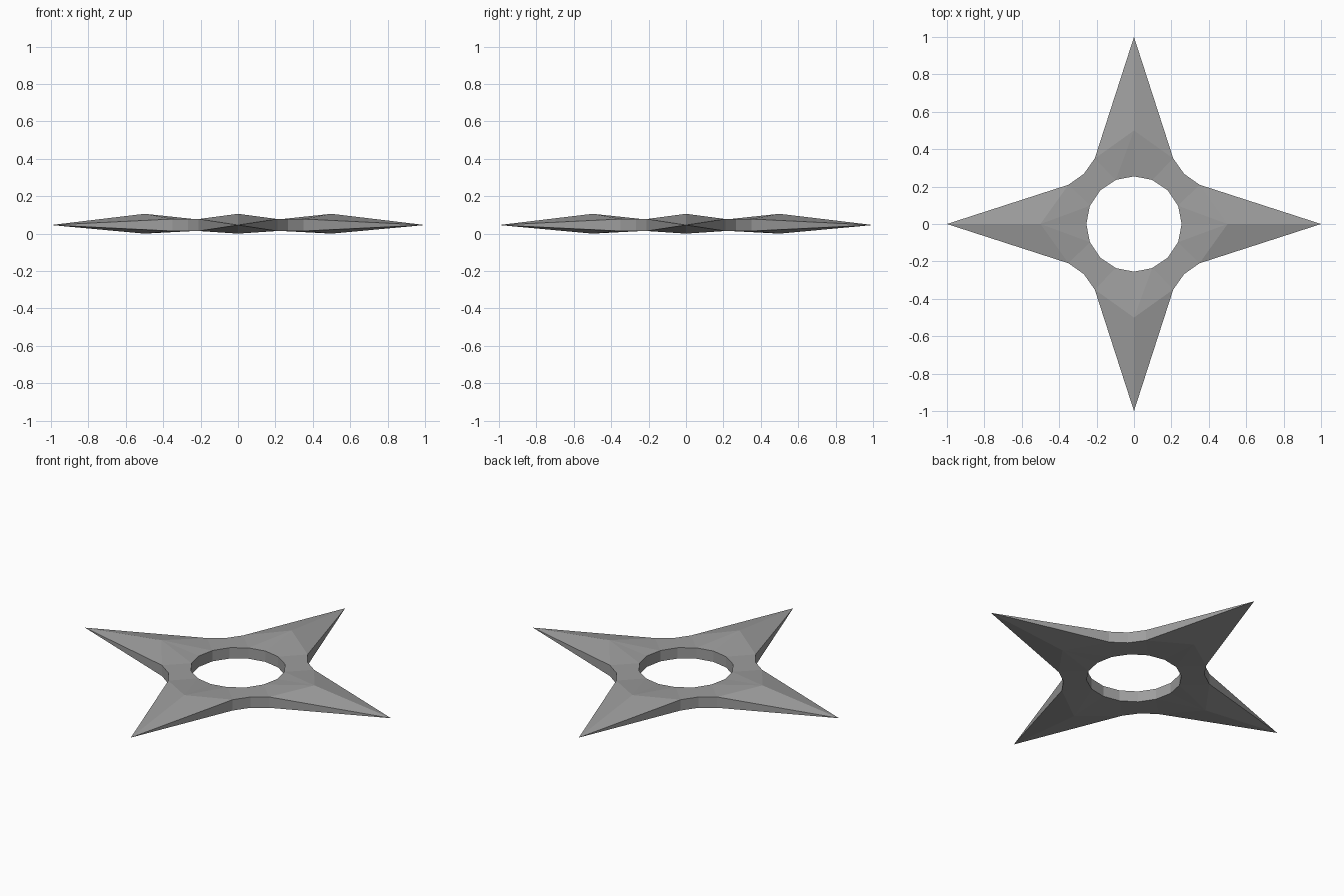
import bpy
import bmesh
from math import cos, sin, pi, radians

cube = bpy.data.objects.get("Cube")
if cube:
    bpy.data.objects.remove(cube)

# Dull steel
steel = bpy.data.materials.new("grey_steel")
steel.use_nodes = True
colour = (0.34, 0.34, 0.34, 1)
steel.diffuse_color = colour
steel.node_tree.nodes["Principled BSDF"].inputs["Base Color"].default_value = colour

HOLE = 0.255
TOP, BOTTOM = 0.078, 0.014
RIDGE_TOP, RIDGE_BOTTOM = 0.106, 0.0
TIP_Z = 0.046

bm = bmesh.new()


def polar(radius, degrees):
    a = radians(degrees)
    return radius * cos(a), radius * sin(a)


def half_arm(turn, side):
    """One mirrored half of a blade, turned about the centre."""
    def vert(xy, z):
        x, y = xy[0], xy[1] * side
        c, s = cos(turn), sin(turn)
        return bm.verts.new((x * c - y * s, x * s + y * c, z))

    def face(*verts):
        bm.faces.new(verts if side > 0 else verts[::-1])

    tip = vert((1, 0), TIP_Z)
    layers = []
    for z, ridge_z in ((TOP, RIDGE_TOP), (BOTTOM, RIDGE_BOTTOM)):
        ring = [vert(polar(HOLE, d), z) for d in (0, 22.5, 45)]
        shoulder = vert((0.35, 0.21), z)
        corner = vert((0.268, 0.268), z)
        ridge = vert((0.5, 0), ridge_z)
        layers.append((ring, shoulder, corner, ridge))
        panels = [(tip, shoulder, ridge),
                  (ridge, shoulder, ring[1]),
                  (ridge, ring[1], ring[0]),
                  (shoulder, corner, ring[2], ring[1])]
        for panel in panels:
            face(*(panel if z == TOP else panel[::-1]))

    # Blade edge, rounded inner corner and hole wall
    (ring_t, sh_t, co_t, _), (ring_b, sh_b, co_b, _) = layers
    face(tip, sh_b, sh_t)
    face(sh_t, sh_b, co_b, co_t)
    for i in range(2):
        face(ring_t[i], ring_t[i + 1], ring_b[i + 1], ring_b[i])


# Four blades
for k in range(4):
    for side in (1, -1):
        half_arm(k * pi / 2, side)

bmesh.ops.remove_doubles(bm, verts=bm.verts, dist=0.0005)
bmesh.ops.recalc_face_normals(bm, faces=bm.faces)

mesh = bpy.data.meshes.new("four_point_star_blade")
bm.to_mesh(mesh)
bm.free()
mesh.materials.append(steel)
star = bpy.data.objects.new("four_point_star_blade", mesh)
bpy.context.collection.objects.link(star)
